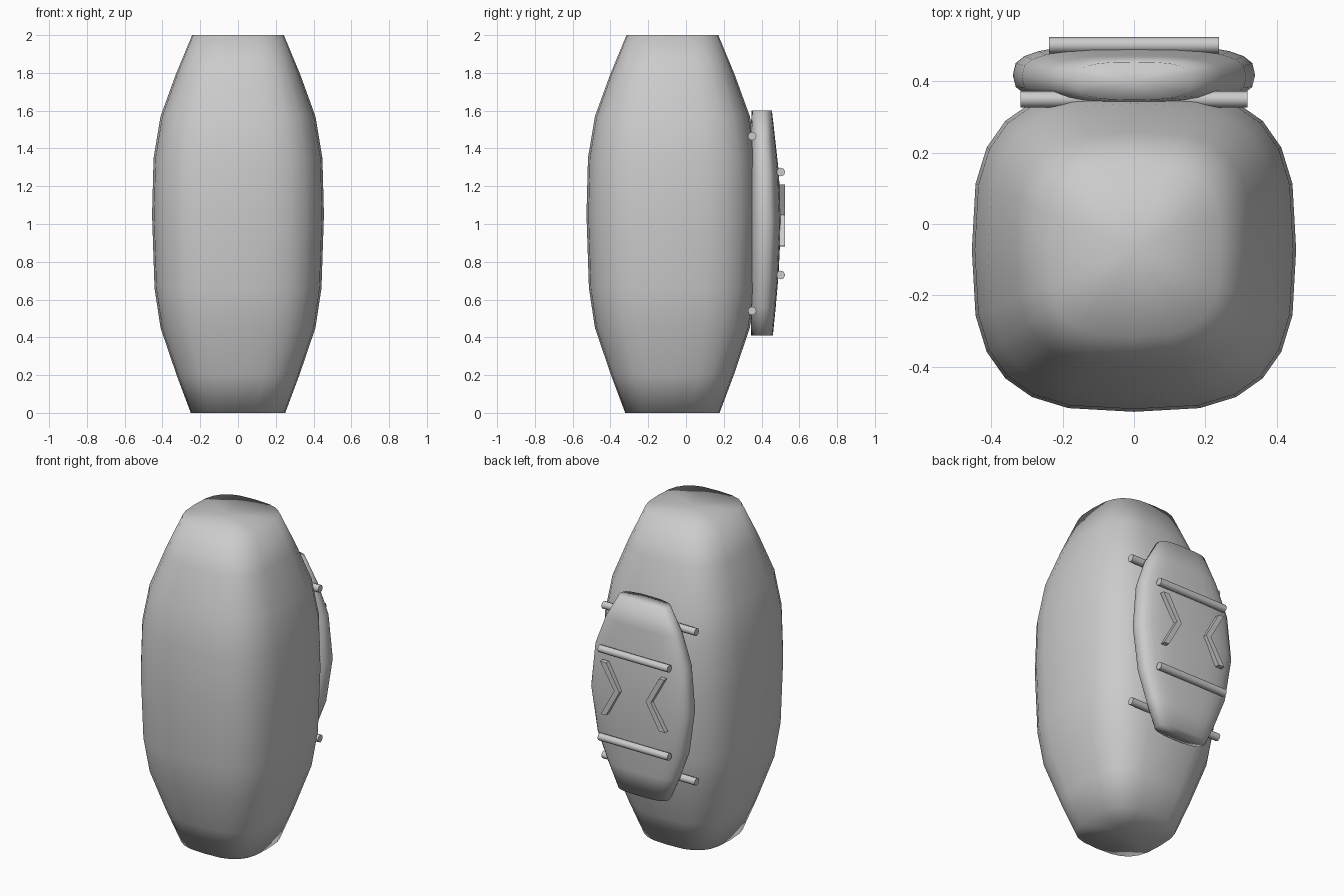
import bpy, bmesh, math
from mathutils import Matrix

if "Cube" in bpy.data.objects:
    bpy.data.objects.remove(bpy.data.objects["Cube"])


def finish(name, bm, smooth=True):
    bmesh.ops.recalc_face_normals(bm, faces=bm.faces)
    for f in bm.faces:
        f.smooth = smooth
    me = bpy.data.meshes.new(name)
    bm.to_mesh(me)
    bm.free()
    ob = bpy.data.objects.new(name, me)
    bpy.context.collection.objects.link(ob)
    return ob


def power(v, n):
    return math.copysign(abs(v) ** (2 / n), v)


def loft(name, rings, n, segs=24):
    """Skin rounded-square rings given as (z, half width, y front, y back)."""
    bm = bmesh.new()
    loops = []
    for z, w, y0, y1 in rings:
        loops.append([bm.verts.new((w * power(math.cos(a), n),
                                    (y0 + y1) / 2 + (y1 - y0) / 2 * power(math.sin(a), n), z))
                      for a in (2 * math.pi * i / segs for i in range(segs))])
    for a, b in zip(loops, loops[1:]):
        for i in range(segs):
            j = (i + 1) % segs
            bm.faces.new((a[i], a[j], b[j], b[i]))
    caps = [bm.faces.new(loops[0]), bm.faces.new(loops[-1])]
    bmesh.ops.poke(bm, faces=caps)
    return finish(name, bm)


def rod(name, half, y, z, r=0.023):
    bm = bmesh.new()
    m = Matrix.Translation((0, y, z)) @ Matrix.Rotation(math.pi / 2, 4, 'Y')
    bmesh.ops.create_cone(bm, cap_ends=True, segments=8, radius1=r, radius2=r,
                          depth=2 * half, matrix=m)
    ob = finish(name, bm, False)
    for p in ob.data.polygons:
        p.use_smooth = len(p.vertices) == 4


# barrel-shaped rounded body
profile = [(0, .25), (.2, .325), (.45, .41), (.66, .442), (1.05, .455),
           (1.35, .447), (1.57, .41), (1.79, .33), (2, .243)]
loft("body", [(z, r, -.072 - r, -.072 + r) for z, r in profile], 3.0)

# flat pack on the back
loft("pack", [(.41, .17, .345, .46), (.56, .235, .34, .475), (.73, .30, .336, .49),
              (1.0, .34, .333, .503), (1.27, .315, .335, .492),
              (1.45, .25, .34, .472), (1.6, .165, .348, .455)], 2.9)

# straps between body and pack, and bars across the pack
for i, z in enumerate((.54, 1.465)):
    rod(f"strap_{i + 1}", .318, .35, z)
for i, z in enumerate((.73, 1.275)):
    rod(f"pack_bar_{i + 1}", .238, .502, z)

# bent trim strips, one the half-turn of the other
outline = [(.217, .885), (.182, .885), (.09, 1.05), (.18, 1.21), (.222, 1.21), (.125, 1.05)]
for name, s in (("trim_left", 1), ("trim_right", -1)):
    bm = bmesh.new()
    f = bm.faces.new([bm.verts.new((s * x, .495, 1.045 + s * (z - 1.047))) for x, z in outline])
    ext = bmesh.ops.extrude_face_region(bm, geom=[f])
    bmesh.ops.translate(bm, vec=(0, .028, 0),
                        verts=[v for v in ext["geom"] if isinstance(v, bmesh.types.BMVert)])
    finish(name, bm, False)
